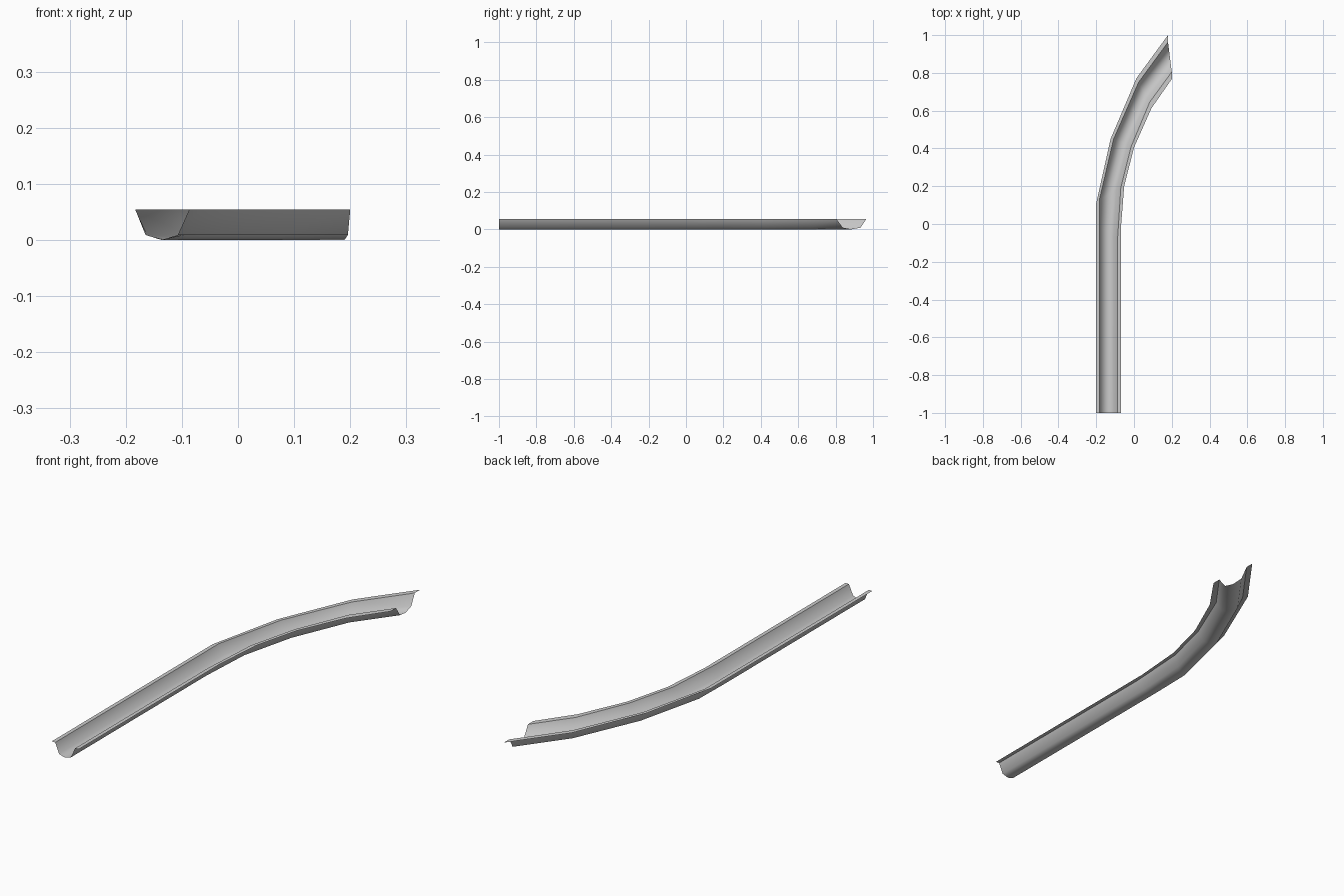
import bpy, bmesh, math
from mathutils import Vector

if "Cube" in bpy.data.objects:
    bpy.data.objects.remove(bpy.data.objects["Cube"])

RIM = 0.054
# Plan view stations along the run: outer left, left lip, right lip, outer right
STATIONS = [
    ((-0.20, -1.0), (-0.183, -1.0), (-0.087, -1.0), (-0.07, -1.0)),
    ((-0.20, -0.02), (-0.183, -0.02), (-0.087, -0.08), (-0.07, -0.03)),
    ((-0.20, 0.11), (-0.183, 0.13), (-0.070, 0.19), (-0.052, 0.20)),
    ((-0.124, 0.45), (-0.108, 0.45), (-0.015, 0.41), (0.0, 0.405)),
    ((0.013, 0.772), (0.024, 0.75), (0.083, 0.645), (0.093, 0.614)),
    ((0.18, 1.0), (0.18, 0.963), (0.20, 0.805), (0.20, 0.767)),
]
# Trough section: fraction from left lip to right lip, height
SECTION = [(0.0, RIM), (0.19, 0.009), (0.49, 0.0), (0.79, 0.009), (1.0, RIM)]

# Curved open channel with a flat flange along both rims
bm = bmesh.new()
rows = []
for out_l, lip_l, lip_r, out_r in STATIONS:
    a, b = Vector(lip_l), Vector(lip_r)
    pts = [(*out_l, RIM)]
    pts += [(*a.lerp(b, t), z) for t, z in SECTION]
    pts += [(*out_r, RIM)]
    rows.append([bm.verts.new(p) for p in pts])
for r0, r1 in zip(rows, rows[1:]):
    for i in range(len(r0) - 1):
        bm.faces.new((r0[i], r0[i + 1], r1[i + 1], r1[i]))

mesh = bpy.data.meshes.new("gutter_channel")
bm.to_mesh(mesh)
bm.free()
channel = bpy.data.objects.new("gutter_channel", mesh)
bpy.context.collection.objects.link(channel)

# Rounded floor stays smooth, lips stay sharp
bpy.context.view_layer.objects.active = channel
channel.select_set(True)
bpy.ops.object.shade_smooth_by_angle(angle=math.radians(57))
